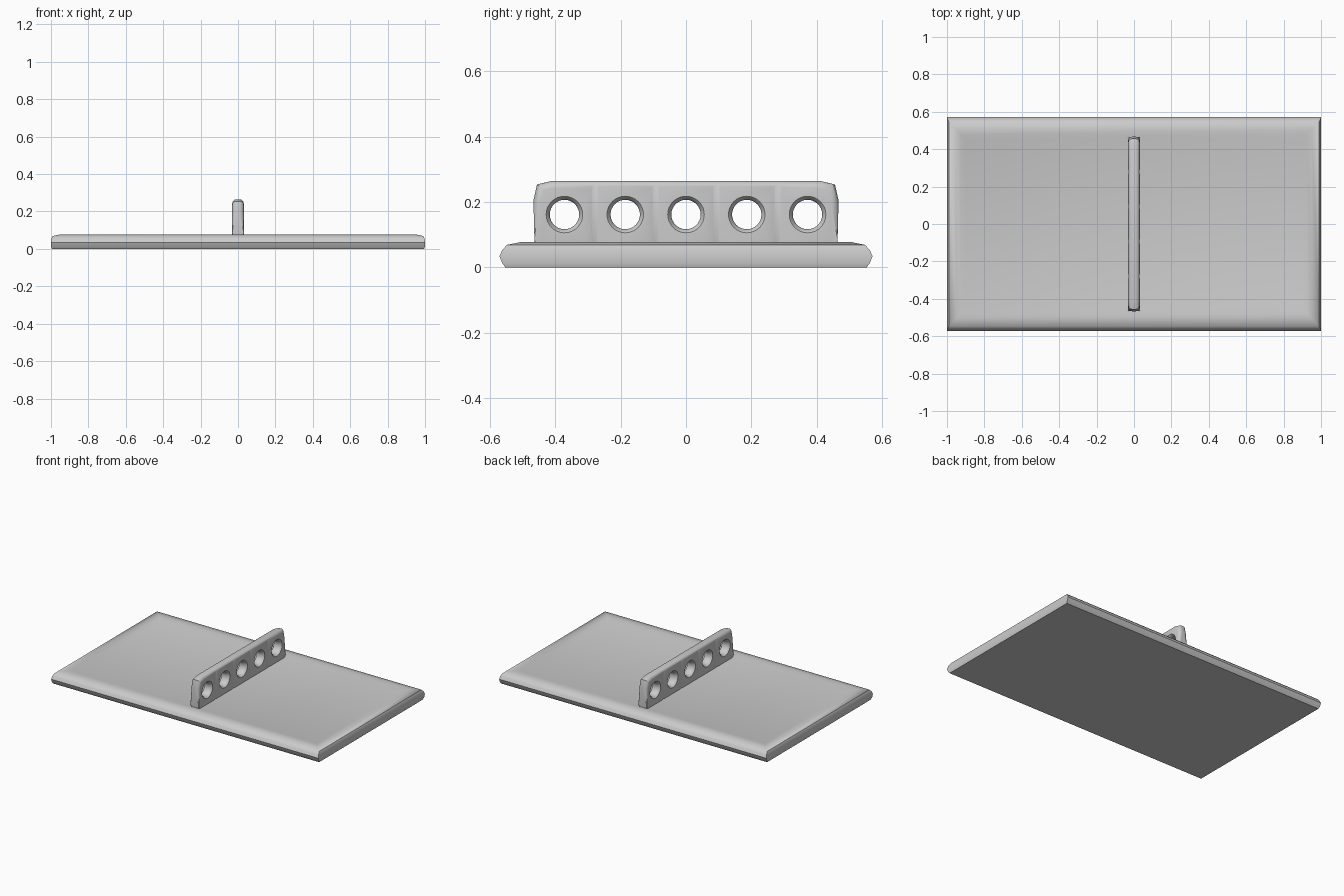
import bpy, bmesh, math

if "Cube" in bpy.data.objects:
    bpy.data.objects.remove(bpy.data.objects["Cube"])


def finish(bm, name, smooth=True):
    bmesh.ops.recalc_face_normals(bm, faces=bm.faces[:])
    me = bpy.data.meshes.new(name)
    bm.to_mesh(me)
    bm.free()
    ob = bpy.data.objects.new(name, me)
    bpy.context.collection.objects.link(ob)
    return ob


def shade(ob, angle):
    bpy.ops.object.select_all(action='DESELECT')
    bpy.context.view_layer.objects.active = ob
    ob.select_set(True)
    bpy.ops.object.shade_smooth_by_angle(angle=math.radians(angle))


def loft(bm, rings):
    """Bridge successive closed point rings and cap both ends."""
    loops = [[bm.verts.new(p) for p in r] for r in rings]
    for a, b in zip(loops, loops[1:]):
        n = len(a)
        for i in range(n):
            j = (i + 1) % n
            bm.faces.new((a[i], a[j], b[j], b[i]))
    bm.faces.new(loops[0])
    bm.faces.new(loops[-1])


# Base plate: rounded rim around a shallow recess
bm = bmesh.new()
rim = [(.995, .553, 0), (1, .563, .014), (1, .571, .035), (.998, .562, .054),
       (.99, .548, .069), (.95, .505, .078), (.925, .478, .075), (.90, .447, .066)]
loft(bm, [[(-x, -y, z), (x, -y, z), (x, y, z), (-x, y, z)] for x, y, z in rim])
base = finish(bm, "base_plate")
shade(base, 42)

# Upright fin: side outline given thickness, with rounded edges
half = [(.463, .03), (.464, .085), (.467, .205), (.456, .254), (.41, .265)]
outline = half + [(-y, z) for y, z in reversed(half)]
bm = bmesh.new()
loft(bm, [[(x, y, z) for y, z in outline] for x in (-.031, .031)])
edges = [e for e in bm.edges if abs(e.verts[0].co.x - e.verts[1].co.x) < 1e-4]
bmesh.ops.bevel(bm, geom=edges, offset=.023, segments=5, profile=.5, affect='EDGES')
fin = finish(bm, "perforated_fin")

# Cutter: flared through-holes and shallow grooves between them
bm = bmesh.new()
flare = [(-.05, .062), (-.031, .056), (-.022, .048), (-.012, .045),
         (.012, .045), (.022, .048), (.031, .056), (.05, .062)]
N = 32
for k in range(-2, 3):
    loft(bm, [[(x, k * .186 + r * math.cos(2 * math.pi * i / N),
                .162 + r * math.sin(2 * math.pi * i / N)) for i in range(N)]
              for x, r in flare])
for y in (-.279, -.093, .093, .279):
    for side in (-1, 1):
        loft(bm, [[(side * .053 + .025 * math.cos(2 * math.pi * i / N),
                    y + .025 * math.sin(2 * math.pi * i / N), z) for i in range(N)]
                  for z in (0, .32)])
cutter = finish(bm, "fin_cutter")
cutter.hide_render = True

mod = fin.modifiers.new("holes", 'BOOLEAN')
mod.operation = 'DIFFERENCE'
mod.solver = 'EXACT'
mod.object = cutter
bpy.ops.object.select_all(action='DESELECT')
bpy.context.view_layer.objects.active = fin
fin.select_set(True)
bpy.ops.object.modifier_apply(modifier=mod.name)
bpy.data.objects.remove(cutter)
shade(fin, 40)
